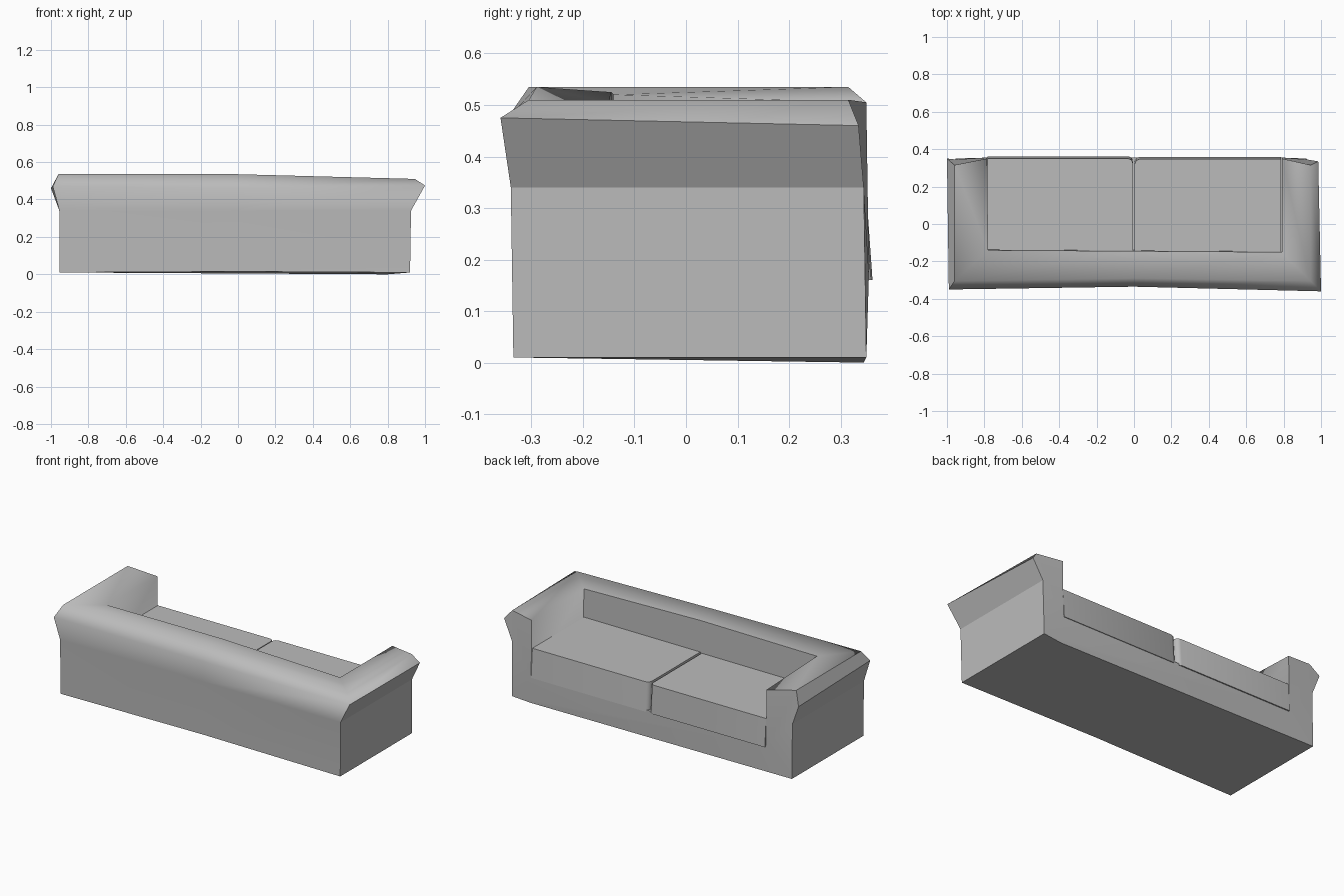
import bpy
import bmesh

cube = bpy.data.objects.get("Cube")
if cube:
    bpy.data.objects.remove(cube, do_unlink=True)

fabric = bpy.data.materials.new("grey_fabric")
fabric.use_nodes = True
GREY = (0.5, 0.5, 0.5, 1)
fabric.diffuse_color = GREY
fabric.node_tree.nodes["Principled BSDF"].inputs["Base Color"].default_value = GREY


def make_object(name, bm, sharp_rule):
    """Turn a bmesh into a smooth shaded object with rule-based sharp edges."""
    bmesh.ops.recalc_face_normals(bm, faces=bm.faces)
    bm.normal_update()
    for face in bm.faces:
        face.smooth = True
    for edge in bm.edges:
        edge.smooth = not sharp_rule(edge)
    mesh = bpy.data.meshes.new(name)
    bm.to_mesh(mesh)
    bm.free()
    mesh.materials.append(fabric)
    obj = bpy.data.objects.new(name, mesh)
    bpy.context.collection.objects.link(obj)
    return obj


# Frame: one cross-section swept around the two arms and the backrest
DECK = 0.17
# each station: foot, shoulder, flare, crest, inner crest
stations = [
    [(-.955, .35, .01), (-.955, .345, .34), (-1, .35, .46), (-.96, .315, .535), (-.785, .35, .505)],
    [(-.955, -.335, .01), (-.955, -.34, .34), (-.99, -.35, .47), (-.96, -.305, .535), (-.78, -.14, .52)],
    [(0, -.33, .015), (0, -.335, .34), (0, -.335, .46), (0, -.29, .535), (0, -.145, .525)],
    [(.92, -.335, .01), (.925, -.34, .34), (1, -.36, .475), (.945, -.305, .51), (.79, -.15, .505)],
    [(.92, .35, .01), (.925, .345, .34), (.985, .335, .46), (.945, .315, .51), (.79, .35, .505)],
]
bm = bmesh.new()
rings = []
for points in stations:
    x, y, _ = points[-1]
    rings.append([bm.verts.new(p) for p in points + [(x, y + 0.005, DECK)]])
for a, b in zip(rings, rings[1:]):
    for i in range(len(a) - 1):
        bm.faces.new((a[i], a[i + 1], b[i + 1], b[i]))
first, last = rings[0], rings[-1]
bm.faces.new(first)                                   # arm fronts
bm.faces.new(last)
bm.faces.new([r[-1] for r in rings])                  # deck under the cushions
foot = bm.verts.new((.8, .345, 0))
bm.faces.new([r[0] for r in rings] + [foot])          # underside
bm.faces.new((first[0], first[-1], last[-1], last[0], foot))  # front rail


def frame_sharp(edge):
    normals = [f.normal for f in edge.link_faces]
    outer_end = any(abs(f.normal.x) > 0.8 and abs(f.calc_center_median().x) > 0.9
                    for f in edge.link_faces)
    under = any(n.z < -0.8 for n in normals)
    arm_front = any(n.y > 0.8 for n in normals) and not all(n.y > 0.8 for n in normals)
    return outer_end or under or arm_front


make_object("sofa_frame", bm, frame_sharp)


# Seat cushions: tapered boxes with a softened corner at the centre gap
def cushion(name, x_center, x_arm, front, top):
    bm = bmesh.new()
    bmesh.ops.create_cube(bm, size=1)
    for v in bm.verts:
        at_center = (v.co.x < 0) == (x_arm > 0)
        high, ahead = v.co.z > 0, v.co.y > 0
        v.co.x = x_center if at_center else x_arm
        v.co.y = (front if high else front + 0.012) if ahead else -0.15
        v.co.z = top if high else DECK - 0.01
    corner = [e for e in bm.edges
              if all(abs(v.co.x - x_center) < 1e-4 and v.co.y > 0 for v in e.verts)]
    bmesh.ops.bevel(bm, geom=corner, offset=0.025, segments=2, profile=0.5,
                    affect='EDGES')
    make_object(name, bm, lambda e: e.calc_face_angle(0) > 0.9)


cushion("cushion_left", 0.004, 0.787, 0.347, 0.335)
cushion("cushion_right", -0.006, -0.782, 0.35, 0.33)
